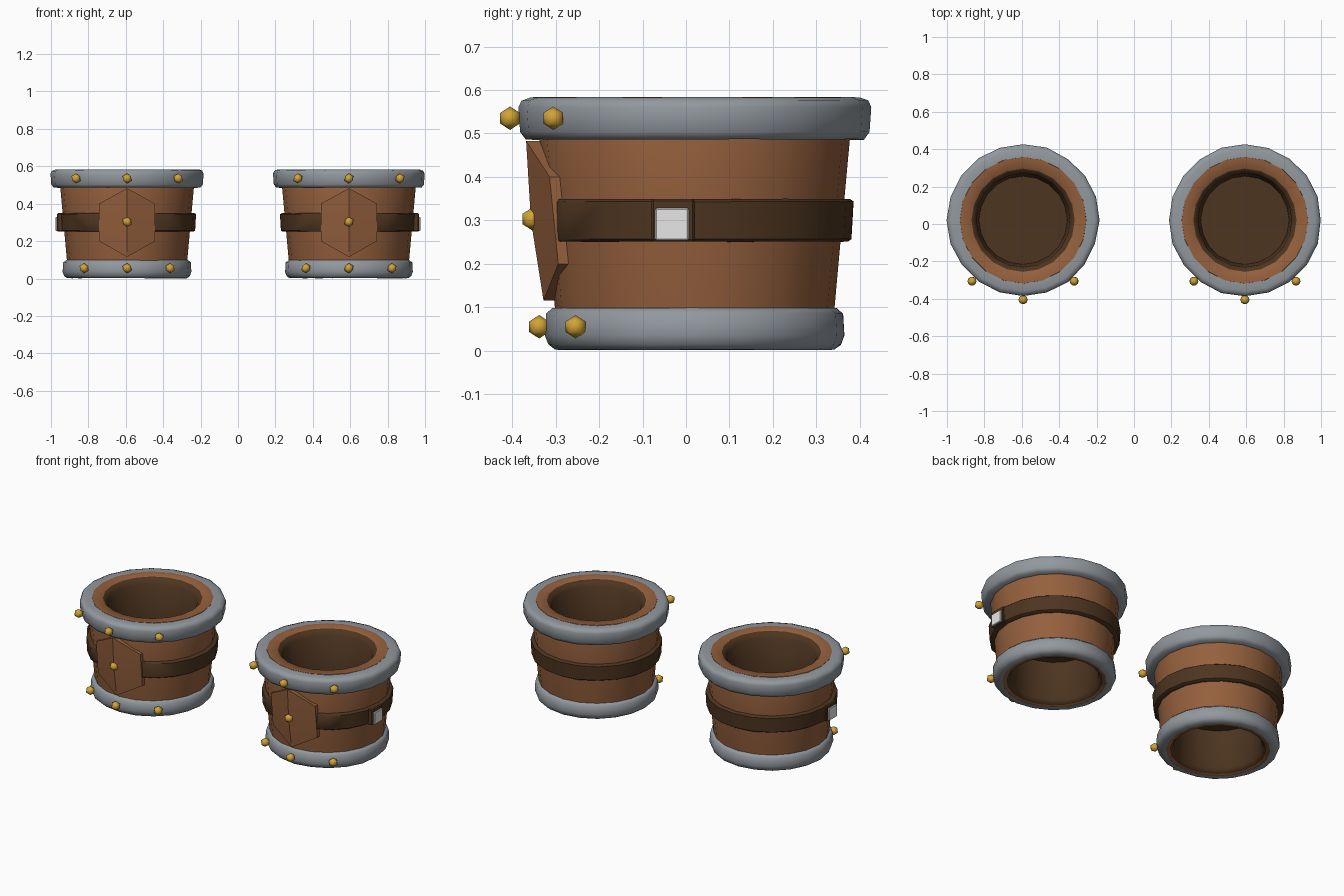
import bpy, bmesh, math, random
from mathutils import Matrix, Vector

cube = bpy.data.objects.get("Cube")
if cube:
    bpy.data.objects.remove(cube, do_unlink=True)
random.seed(4)


def material(name, srgb):
    linear = [(c / 255) ** 2.2 for c in srgb] + [1]
    m = bpy.data.materials.new(name)
    m.use_nodes = True
    m.diffuse_color = linear
    node = m.node_tree.nodes["Principled BSDF"]
    node.inputs["Base Color"].default_value = linear
    node.inputs["Roughness"].default_value = 0.8
    return m


LEATHER = material("brown leather", (147, 96, 63))
DARK = material("dark leather", (78, 56, 37))
STEEL = material("grey steel", (145, 151, 157))
GOLD = material("gold", (208, 162, 58))
SILVER = material("pale silver", (255, 255, 255))

CENTRE_X, CENTRE_Y, SIDES = 0.593, 0.02, 20


def finish(bm, name, mats, side, smooth):
    """Turn a bmesh, built around the cuff axis, into a placed object."""
    if side < 0:
        bmesh.ops.scale(bm, vec=(-1, 1, 1), verts=bm.verts)
    bmesh.ops.recalc_face_normals(bm, faces=bm.faces)
    mesh = bpy.data.meshes.new(name)
    bm.to_mesh(mesh)
    bm.free()
    for m in mats:
        mesh.materials.append(m)
    ob = bpy.data.objects.new(("left_" if side > 0 else "right_") + name, mesh)
    bpy.context.collection.objects.link(ob)
    ob.location = (CENTRE_X * side, CENTRE_Y, 0)
    bpy.ops.object.select_all(action='DESELECT')
    ob.select_set(True)
    bpy.context.view_layer.objects.active = ob
    bpy.ops.object.shade_smooth_by_angle(angle=math.radians(smooth))


def lathe(profile, wobble=0.0):
    """Revolve a closed loop of (radius, height) points, slightly uneven."""
    bm = bmesh.new()
    rings = []
    for i in range(SIDES):
        a = 2 * math.pi * i / SIDES - math.pi / 2
        shift = random.uniform(-wobble, wobble)
        ring = []
        for r, z in profile:
            if r:
                r += shift
                z += random.uniform(-wobble, wobble) * 0.4
            ring.append(bm.verts.new((r * math.cos(a), r * math.sin(a), z)))
        rings.append(ring)
    n = len(profile)
    for i in range(SIDES):
        a, b = rings[i], rings[(i + 1) % SIDES]
        for j in range(n):
            k = (j + 1) % n
            if profile[j][0] or profile[k][0]:
                bm.faces.new((a[j], b[j], b[k], a[k]))
    bmesh.ops.remove_doubles(bm, verts=bm.verts, dist=1e-5)
    return bm


def box(name, size, centre, mat, side, bevel):
    bm = bmesh.new()
    bmesh.ops.create_cube(bm, size=1)
    bmesh.ops.scale(bm, vec=size, verts=bm.verts)
    bmesh.ops.translate(bm, vec=centre, verts=bm.verts)
    bmesh.ops.bevel(bm, geom=bm.edges[:], offset=bevel, segments=1, affect='EDGES')
    finish(bm, name, [mat], side, 30)


def stud(name, position, side):
    bm = bmesh.new()
    bmesh.ops.create_icosphere(bm, subdivisions=1, radius=0.027,
                               matrix=Matrix.Translation(position))
    finish(bm, name, [GOLD], side, 60)


def build_cuff(side):
    # Leather body with a dark recessed lining at both ends
    bm = lathe([(0, 0.325), (0.236, 0.325), (0.25, 0.55), (0.276, 0.582), (0.338, 0.584),
                (0.357, 0.485), (0.34, 0.3), (0.322, 0.1), (0.305, 0.003), (0.268, 0.003),
                (0.247, 0.03), (0.236, 0.26), (0, 0.26)])
    for f in bm.faces:
        c = f.calc_center_median()
        f.material_index = 1 if math.hypot(c.x, c.y) < 0.27 else 0
    finish(bm, "leather_body", [LEATHER, DARK], side, 60)

    # Rounded steel hoops
    finish(lathe([(0.33, 0.487), (0.39, 0.486), (0.403, 0.503), (0.407, 0.56),
                  (0.4, 0.576), (0.38, 0.583), (0.334, 0.582)], 0.003),
           "upper_hoop", [STEEL], side, 60)
    finish(lathe([(0.29, 0.002), (0.32, 0.002), (0.335, 0.014), (0.343, 0.035),
                  (0.34, 0.085), (0.325, 0.098), (0.3, 0.099)], 0.002),
           "lower_hoop", [STEEL], side, 60)

    # Strap, tucked flat behind the front plate
    bm = lathe([(0.32, 0.251), (0.354, 0.251), (0.362, 0.257), (0.367, 0.343),
                (0.359, 0.349), (0.32, 0.349)], 0.002)
    for v in bm.verts:
        v.co.y = max(v.co.y, -0.328)
    finish(bm, "strap", [DARK], side, 40)

    # Strap end and buckle on the outer side
    box("strap_end", (0.035, 0.1, 0.098), (0.357, -0.05, 0.3), DARK, side, 0.005)
    box("buckle", (0.035, 0.078, 0.074), (0.365, -0.052, 0.291), SILVER, side, 0.003)

    # Folded hexagonal front plate
    outline = [(0, -0.388, 0.483), (0.15, -0.334, 0.4), (0.15, -0.314, 0.2),
               (0, -0.348, 0.115), (-0.15, -0.314, 0.2), (-0.15, -0.334, 0.4)]
    bm = bmesh.new()
    front = [bm.verts.new(p) for p in outline]
    back = [bm.verts.new(Vector(p) + Vector((0, 0.045, 0))) for p in outline]
    peak, root = bm.verts.new((0, -0.377, 0.3)), bm.verts.new((0, -0.32, 0.3))
    for i in range(6):
        j = (i + 1) % 6
        bm.faces.new((front[i], front[j], peak))
        bm.faces.new((back[j], back[i], root))
        bm.faces.new((front[i], back[i], back[j], front[j]))
    finish(bm, "front_plate", [LEATHER], side, 12)

    # Gold studs
    stud("plate_stud", (0, -0.373, 0.303), side)
    for label, radius, z in (("upper", 0.425, 0.535), ("lower", 0.358, 0.055)):
        for i, degrees in enumerate((-40, 0, 40)):
            a = math.radians(degrees)
            stud(f"{label}_stud_{i + 1}", (radius * math.sin(a), -radius * math.cos(a), z), side)


for side in (1, -1):
    build_cuff(side)
